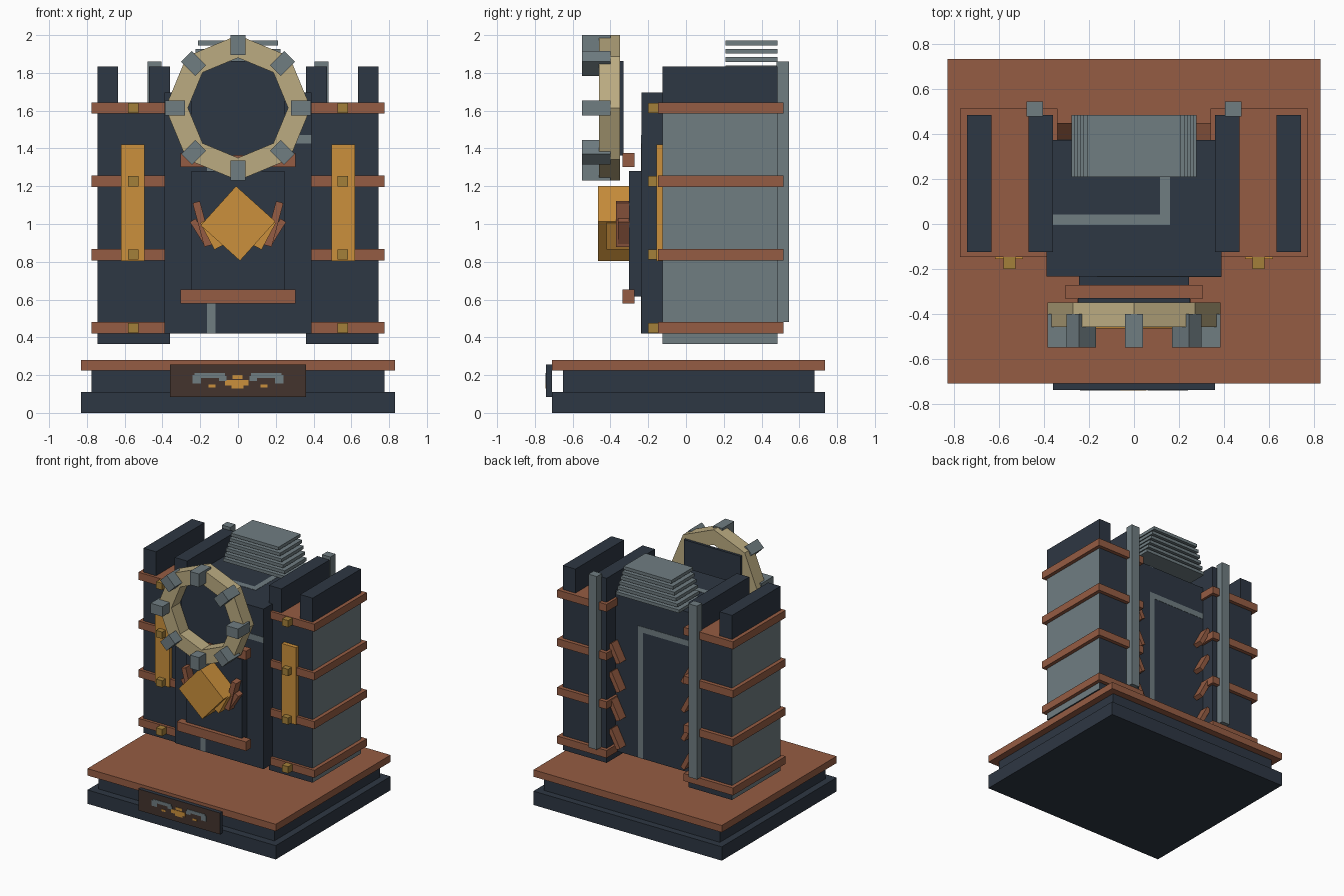
import bpy, bmesh
from math import radians, sin, cos, pi
from mathutils import Matrix, Vector

if "Cube" in bpy.data.objects:
    bpy.data.objects.remove(bpy.data.objects["Cube"], do_unlink=True)


def material(name, r, g, b):
    m = bpy.data.materials.new(name)
    m.use_nodes = True
    m.diffuse_color = (r, g, b, 1)
    m.node_tree.nodes["Principled BSDF"].inputs["Base Color"].default_value = (r, g, b, 1)
    return m


navy = material("dark navy", 0.027, 0.038, 0.056)
copper = material("copper brown", 0.30, 0.107, 0.056)
steel = material("steel grey", 0.16, 0.205, 0.222)
amber = material("amber", 0.60, 0.28, 0.045)
cream = material("cream", 0.50, 0.41, 0.22)
gold = material("old gold", 0.37, 0.215, 0.042)
brown = material("plaque brown", 0.056, 0.034, 0.026)


def finish(name, bm, *mats):
    mesh = bpy.data.meshes.new(name)
    bm.to_mesh(mesh)
    bm.free()
    for m in mats:
        mesh.materials.append(m)
    ob = bpy.data.objects.new(name, mesh)
    bpy.context.scene.collection.objects.link(ob)
    return ob


def block(name, mat, xs, ys, zs, tilt=0):
    """Box between limits, tilted in degrees about its own y axis."""
    lo, hi = Vector((xs[0], ys[0], zs[0])), Vector((xs[1], ys[1], zs[1]))
    bm = bmesh.new()
    bmesh.ops.create_cube(bm, size=1)
    bmesh.ops.scale(bm, vec=hi - lo, verts=bm.verts)
    ob = finish(name, bm, mat)
    ob.location = (lo + hi) / 2
    ob.rotation_euler.y = radians(tilt)
    return ob


def pair(name, mat, xs, ys, zs, tilt=0):
    """Block on the model's left (+x) and its mirror on the right."""
    return [block("left_" + name, mat, xs, ys, zs, tilt),
            block("right_" + name, mat, (-xs[1], -xs[0]), ys, zs, -tilt)]


# Plinth
block("plinth_foot", navy, (-0.83, 0.83), (-0.71, 0.735), (0, 0.11))
block("plinth_core", navy, (-0.775, 0.775), (-0.65, 0.68), (0.11, 0.225))
block("plinth_top", copper, (-0.83, 0.83), (-0.71, 0.735), (0.225, 0.28))

# Plaque with a painted front
plaque = block("plaque", navy, (-0.36, 0.36), (-0.74, -0.71), (0.085, 0.255))
plaque.data.materials.append(brown)
for f in plaque.data.polygons:
    f.material_index = 1 if f.normal.y < -0.5 else 0
paint = (-0.743, -0.739)
pair("plaque_scroll", steel, (0.07, 0.23), paint, (0.185, 0.21))
pair("plaque_scroll_end", steel, (0.195, 0.24), paint, (0.155, 0.2))
pair("plaque_scroll_curl", steel, (0.06, 0.1), paint, (0.17, 0.195))
pair("plaque_dot", amber, (0.12, 0.155), paint, (0.135, 0.15))
block("plaque_emblem", amber, (-0.07, 0.055), paint, (0.145, 0.175))
block("plaque_emblem_top", amber, (-0.03, 0.025), paint, (0.18, 0.2))
block("plaque_emblem_foot", amber, (-0.035, 0.03), paint, (0.13, 0.145))

# Side towers with grey outer walls
for t in pair("tower", navy, (0.36, 0.745), (-0.125, 0.485), (0.365, 1.62)):
    t.data.materials.append(steel)
    side = 1 if t.location.x > 0 else -1
    for f in t.data.polygons:
        f.material_index = 1 if f.normal.x * side > 0.5 else 0
pair("outer_fin", navy, (0.635, 0.745), (-0.125, 0.485), (1.6, 1.835))
pair("inner_fin", navy, (0.36, 0.47), (-0.125, 0.485), (1.6, 1.835))
pair("amber_panel", amber, (0.495, 0.62), (-0.157, -0.12), (0.805, 1.42))
for i in range(4):
    z = 0.45 + 0.388 * i
    pair(f"band_{i}", copper, (0.34, 0.775), (-0.147, 0.515), (z - 0.03, z + 0.03))
    pair(f"clasp_{i}", gold, (0.528, 0.582), (-0.2, -0.145), (z - 0.027, z + 0.027))

# Rear posts and slanted slats
pair("rear_post", steel, (0.405, 0.478), (0.48, 0.545), (0.48, 1.86))
for i in range(4):
    z = 0.55 + 0.227 * i
    pair(f"slat_{i}", copper, (0.302, 0.338), (0.37, 0.45), (z - 0.08, z + 0.08), 28)

# Central body with thin pipe lines on front, back and top
block("body", navy, (-0.39, 0.39), (-0.235, 0.375), (0.42, 1.695))
skin = 0.002
front, back = (-0.235 - skin, -0.23), (0.37, 0.375 + skin)
block("front_pipe_riser", steel, (-0.165, -0.12), front, (0.42, 1.47))
block("front_pipe_run", steel, (-0.165, 0.39), front, (1.425, 1.47))
block("back_pipe_riser", steel, (0.115, 0.16), back, (0.42, 1.47))
block("back_pipe_run", steel, (-0.39, 0.16), back, (1.425, 1.47))
block("top_pipe_run", steel, (-0.39, 0.16), (-0.005, 0.042), (1.69, 1.695 + skin))
block("top_pipe_riser", steel, (0.115, 0.16), (-0.005, 0.375), (1.69, 1.695 + skin))

# Stacked roof vent, narrowing upwards
for i in range(6):
    half, z = 0.278 - 0.0135 * i, 1.74 + 0.0435 * i
    block(f"vent_plate_{i}", steel, (-half, half), (0.21, 0.485), (z - 0.012, z + 0.013))

# Front panel and rails
block("front_panel", navy, (-0.245, 0.245), (-0.302, -0.235), (0.615, 1.28))
block("upper_rail", copper, (-0.305, 0.305), (-0.335, -0.272), (1.303, 1.375))
block("lower_rail", copper, (-0.305, 0.305), (-0.335, -0.272), (0.58, 0.652))

# Amber diamond with smaller blocks and brackets behind it
block("diamond", amber, (-0.14, 0.14), (-0.465, -0.3), (0.863, 1.143), 42)
pair("diamond_wing", amber, (0.04, 0.17), (-0.42, -0.3), (0.885, 1.045), 28)
pair("diamond_bracket", copper, (0.17, 0.21), (-0.37, -0.3), (0.88, 1.12), 15)
pair("diamond_foot", copper, (0.185, 0.22), (-0.36, -0.3), (0.89, 1.03), 32)

# Octagonal ring
ring_z, outer, inner, sides = 1.615, 0.385, 0.265, 8
bm = bmesh.new()
loops = []
for radius, y in ((outer, -0.46), (outer, -0.35), (inner, -0.35), (inner, -0.46)):
    loops.append([bm.verts.new((radius * cos(2 * pi * k / sides), y,
                                ring_z + radius * sin(2 * pi * k / sides)))
                  for k in range(sides)])
for j in range(4):
    a, b = loops[j], loops[(j + 1) % 4]
    for k in range(sides):
        n = (k + 1) % sides
        bm.faces.new((a[k], a[n], b[n], b[k]))
bmesh.ops.recalc_face_normals(bm, faces=bm.faces)
finish("ring", bm, cream)
block("ring_backplate", navy, (-0.25, 0.25), (-0.352, -0.33), (1.363, 1.862))

# Studs at the ring corners
for k in range(sides):
    stud = block(f"ring_stud_{k}", steel, (-0.04, 0.04), (-0.55, -0.4), (-0.053, 0.053), 360 * k / sides)
    angle = 2 * pi * k / sides
    stud.location.x = 0.333 * sin(angle)
    stud.location.z = ring_z + 0.333 * cos(angle)
